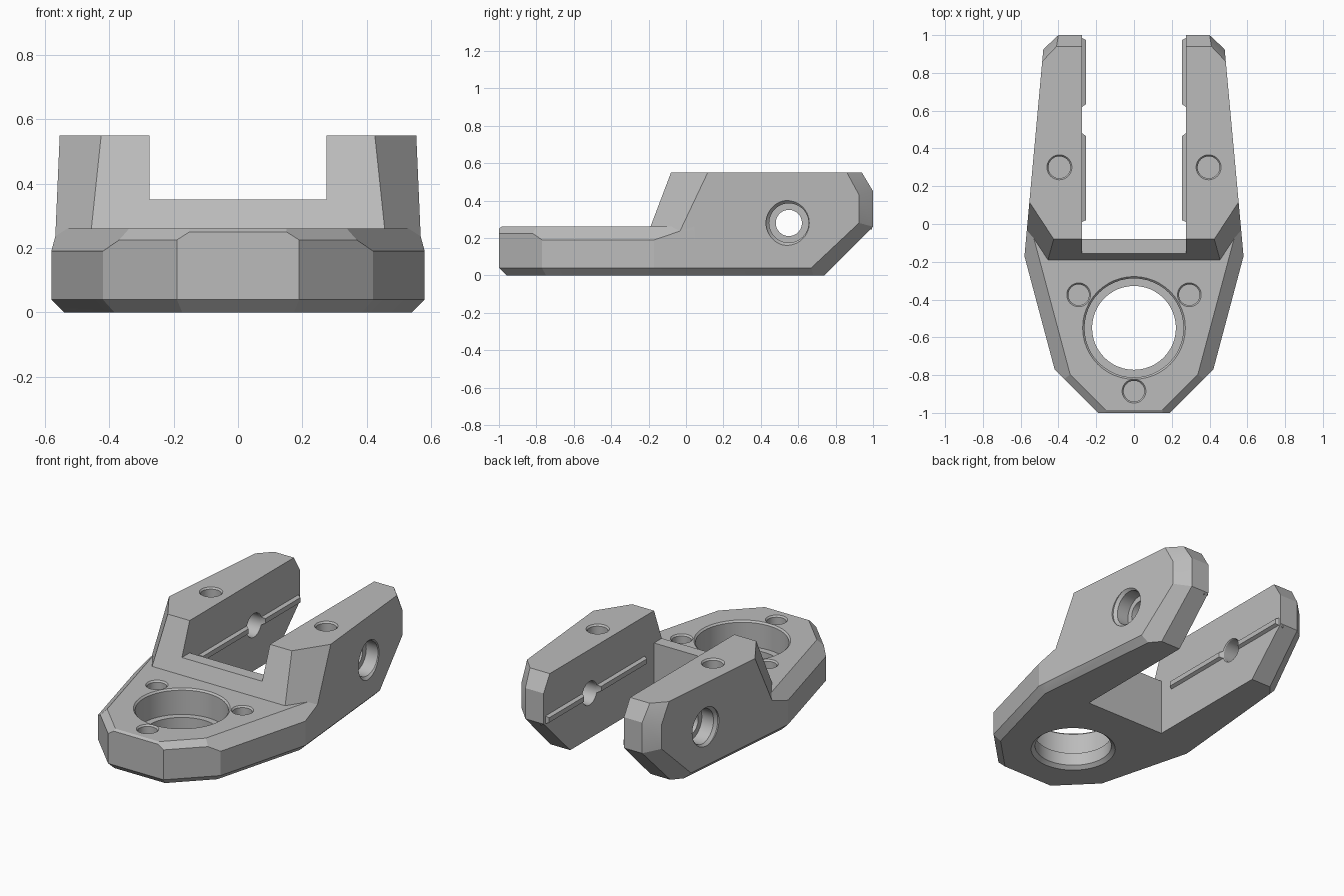
import bpy, bmesh, math
from mathutils import Vector, Matrix

if "Cube" in bpy.data.objects:
    bpy.data.objects.remove(bpy.data.objects["Cube"])

grey = bpy.data.materials.new("machined grey")
grey.diffuse_color = (0.5, 0.5, 0.5, 1)
grey.use_nodes = True
grey.node_tree.nodes["Principled BSDF"].inputs["Base Color"].default_value = grey.diffuse_color


def make(name, bm):
    bmesh.ops.recalc_face_normals(bm, faces=bm.faces[:])
    me = bpy.data.meshes.new(name)
    bm.to_mesh(me)
    bm.free()
    ob = bpy.data.objects.new(name, me)
    bpy.context.collection.objects.link(ob)
    me.materials.append(grey)
    return ob


def prism(outline, z0, z1):
    bm = bmesh.new()
    f = bm.faces.new([bm.verts.new((x, y, z0)) for x, y in outline])
    g = bmesh.ops.extrude_face_region(bm, geom=[f])["geom"]
    bmesh.ops.translate(bm, vec=(0, 0, z1 - z0),
                        verts=[v for v in g if isinstance(v, bmesh.types.BMVert)])
    return bm


def slice_off(bm, a, b, c, inside=(0, 0, 0.2)):
    """Trim everything beyond the plane through a, b, c."""
    a, b, c = Vector(a), Vector(b), Vector(c)
    n = (b - a).cross(c - a).normalized()
    if n.dot(Vector(inside) - a) > 0:
        n = -n
    bmesh.ops.bisect_plane(bm, geom=bm.verts[:] + bm.edges[:] + bm.faces[:],
                           dist=1e-5, plane_co=a, plane_no=n, clear_outer=True)
    bmesh.ops.holes_fill(bm, edges=[e for e in bm.edges if e.is_boundary])


def slice_both(bm, *pts, inside=(0, 0, 0.2)):
    for s in (1, -1):
        slice_off(bm, *[(s * x, y, z) for x, y, z in pts], inside=inside)


def lathe(profile, loc, axis="Z", side=1, seg=48):
    """Closed turned shape from (radius, height) pairs."""
    bm = bmesh.new()
    rings = [[bm.verts.new((r * math.cos(2 * math.pi * i / seg),
                            r * math.sin(2 * math.pi * i / seg), h))
              for i in range(seg)] for r, h in profile]
    for p, q in zip(rings, rings[1:]):
        for i in range(seg):
            j = (i + 1) % seg
            bm.faces.new((p[i], p[j], q[j], q[i]))
    bm.faces.new(rings[0])
    bm.faces.new(rings[-1])
    if axis == "X":
        bm.transform(Matrix.Rotation(side * math.pi / 2, 4, "Y"))
    bm.transform(Matrix.Translation(loc))
    return bm


def combine(ob, bm, op):
    tool = make("cutter", bm)
    tool.hide_render = True
    m = ob.modifiers.new("bool", "BOOLEAN")
    m.operation, m.object, m.solver = op, tool, "EXACT"
    bpy.context.view_layer.objects.active = ob
    bpy.ops.object.modifier_apply(modifier=m.name)
    bpy.data.objects.remove(tool)


def box(x0, x1, y0, y1, z0, z1):
    return prism([(x0, y0), (x1, y0), (x1, y1), (x0, y1)], z0, z1)


half = [(0.19, -1), (0.42, -0.77), (0.58, -0.17), (0.48, 0.925), (0.40, 1)]
outline = half + [(-x, y) for x, y in reversed(half)]


def bevel_bottom(bm):
    for (x0, y0), (x1, y1) in zip(outline, outline[1:] + outline[:1]):
        if y0 > 0.9 and y1 > 0.9:
            continue
        n = Vector((y1 - y0, x0 - x1, 0)).normalized() * 0.04
        slice_off(bm, (x0, y0, 0.04), (x1, y1, 0.04), (x0 - n.x, y0 - n.y, 0))


# Mounting plate with chamfered upper rim
plate = prism(outline, 0, 0.26)
bevel_bottom(plate)
slice_off(plate, (0, 0.05, 0), (1, 0.05, 0), (0, 0.05, 1), inside=(0, -0.5, 0.1))
mid = (0, -0.5, 0.1)
slice_both(plate, (0.58, -0.17, 0.19), (0.42, -0.77, 0.19), (0.50, -0.19, 0.26), inside=mid)
slice_both(plate, (0.42, -0.77, 0.225), (0.19, -1, 0.225), (0.15, -0.985, 0.26), inside=mid)
slice_off(plate, (0, -1, 0.25), (1, -1, 0.25), (0, -0.985, 0.26), inside=mid)
body = make("clevis_bracket", plate)

# Fork block with sloped front, cut corners and tapered tips
fork = prism(outline, 0, 0.55)
bevel_bottom(fork)
mid = (0, 0.3, 0.3)
slice_off(fork, (0, -0.19, 0.26), (1, -0.19, 0.26), (0, -0.08, 0.55), inside=mid)
slice_both(fork, (0.425, -0.08, 0.55), (0.553, 0.115, 0.55), (0.569, -0.055, 0.19), inside=mid)
slice_off(fork, (0, 0.74, 0), (1, 0.74, 0), (0, 1, 0.26), inside=mid)
slice_off(fork, (0, 0.94, 0.55), (1, 0.94, 0.55), (0, 1, 0.45), inside=mid)
slice_both(fork, (0.503, 0.67, 0.04), (0.48, 0.925, 0.28), (0.40, 1, 0.26), inside=mid)
slice_both(fork, (0.486, 0.86, 0.55), (0.48, 0.925, 0.43), (0.40, 1, 0.45), inside=mid)
combine(body, fork, "UNION")

# Slot between the arms, leaving a low cross wall
combine(body, box(-0.275, 0.275, -0.08, 1.2, -0.2, 0.8), "DIFFERENCE")
combine(body, box(-0.275, 0.275, -0.5, 0.3, 0.35, 0.8), "DIFFERENCE")

for s in (1, -1):
    # Guide rail along the inside of each arm
    rail = box(0.255, 0.30, 0, 0.995, 0.245, 0.315)
    for v in rail.verts:
        if v.co.x < 0.26:
            v.co.y += 0.02 if v.co.y < 0.5 else -0.02
            v.co.z += 0.02 if v.co.z < 0.28 else -0.02
        v.co.x *= s
    combine(body, rail, "UNION")
    # Cross bore with outer counterbore
    bore = [(0.095, 0.24), (0.07, 0.28), (0.07, 0.42), (0.105, 0.42),
            (0.105, 0.50), (0.122, 0.517), (0.122, 0.6)]
    combine(body, lathe(bore, (0, 0.55, 0.28), "X", s), "DIFFERENCE")
    # Screw hole in the arm top
    combine(body, lathe([(0.058, -0.2), (0.058, -0.01), (0.066, 0), (0.066, 0.1)],
                        (s * 0.395, 0.30, 0.55)), "DIFFERENCE")

# Main stepped bore
combine(body, lathe([(0.245, -0.1), (0.245, 0), (0.222, 0.02), (0.222, 0.1), (0.262, 0.1),
                     (0.262, 0.25), (0.272, 0.26), (0.272, 0.4)], (0, -0.55, 0)), "DIFFERENCE")

# Plate screw holes
for x, y in ((0.293, -0.375), (-0.293, -0.375), (0, -0.885)):
    combine(body, lathe([(0.055, -0.13), (0.055, -0.01), (0.063, 0), (0.063, 0.1)],
                        (x, y, 0.26)), "DIFFERENCE")

bpy.ops.object.select_all(action="DESELECT")
body.select_set(True)
bpy.context.view_layer.objects.active = body
bpy.ops.object.shade_smooth_by_angle(angle=math.radians(20))
